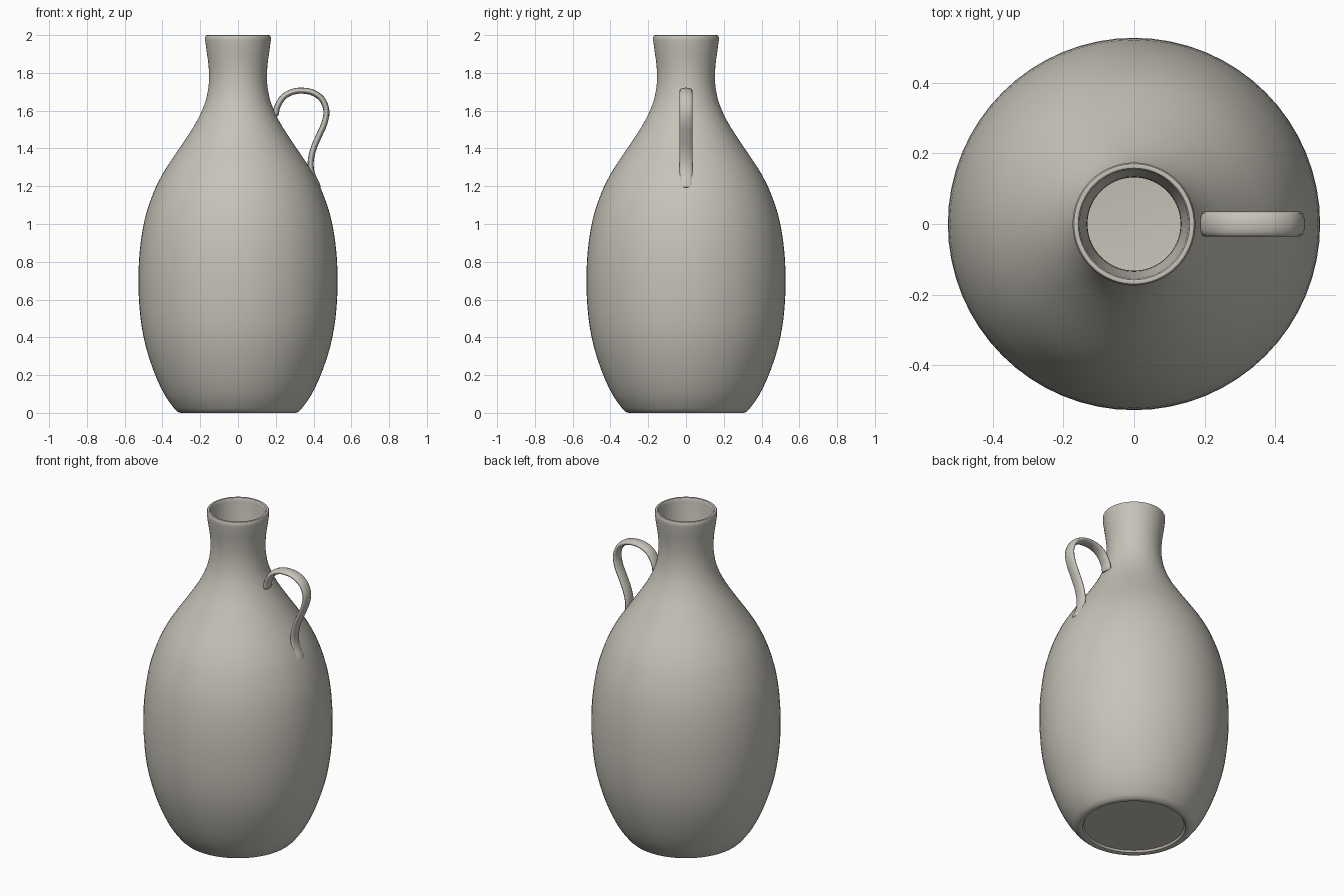
import bpy, bmesh, math
from mathutils import Vector

if "Cube" in bpy.data.objects:
    bpy.data.objects.remove(bpy.data.objects["Cube"])

clay = bpy.data.materials.new("warm_grey_clay")
clay.diffuse_color = (0.57, 0.545, 0.485, 1)
clay.use_nodes = True
clay.node_tree.nodes["Principled BSDF"].inputs["Base Color"].default_value = clay.diffuse_color


def smooth_path(pts, steps):
    """Catmull-Rom curve through 2D points."""
    p = [Vector(q) for q in pts]
    p = [2 * p[0] - p[1]] + p + [2 * p[-1] - p[-2]]
    out = []
    for a, b, c, d in zip(p, p[1:], p[2:], p[3:]):
        for i in range(steps):
            t = i / steps
            out.append(0.5 * (2 * b + (c - a) * t + (2 * a - 5 * b + 4 * c - d) * t ** 2
                              + (3 * b - a - 3 * c + d) * t ** 3))
    return out + [p[-2]]


def finish(obj, angle):
    bpy.ops.object.select_all(action='DESELECT')
    obj.select_set(True)
    bpy.context.view_layer.objects.active = obj
    if obj.type == 'CURVE':
        bpy.ops.object.convert(target='MESH')
    bpy.ops.object.shade_smooth_by_angle(angle=math.radians(angle))


def lathe(name, profile, sides=64):
    """Revolve a (radius, z) profile, closing both ends with a disc."""
    bm = bmesh.new()
    rings = [[bm.verts.new((r * math.cos(k * math.tau / sides),
                            r * math.sin(k * math.tau / sides), z))
              for k in range(sides)] for r, z in profile]
    for lo, hi in zip(rings, rings[1:]):
        for k in range(sides):
            n = (k + 1) % sides
            bm.faces.new((lo[k], lo[n], hi[n], hi[k]))
    bm.faces.new(rings[0][::-1])
    bm.faces.new(rings[-1])
    bmesh.ops.recalc_face_normals(bm, faces=bm.faces)
    me = bpy.data.meshes.new(name)
    bm.to_mesh(me)
    bm.free()
    me.materials.append(clay)
    obj = bpy.data.objects.new(name, me)
    bpy.context.collection.objects.link(obj)
    finish(obj, 40)
    return obj


# Bottle: recessed foot, swelling belly, flared neck, hollow inside
wall = 0.021
outer = smooth_path([(0.335, 0.02), (0.385, 0.09), (0.438, 0.2), (0.488, 0.35), (0.516, 0.5),
                     (0.527, 0.67), (0.521, 0.85), (0.495, 1.02), (0.45, 1.16), (0.402, 1.26),
                     (0.345, 1.35), (0.277, 1.45), (0.215, 1.55), (0.172, 1.65), (0.154, 1.75),
                     (0.156, 1.84), (0.167, 1.92), (0.174, 1.975)], 3)
foot = [(0.28, 0.015), (0.287, 0.004), (0.3, 0.0), (0.318, 0.004)]
lip = [(0.174, 1.99), (0.17, 1.998), (0.164, 2.0), (0.158, 1.998), (0.154, 1.99)]
inner = [(r - wall, z) for r, z in reversed(outer) if z > 0.06]
floor = [(0.325, 0.045), (0.29, 0.035)]
lathe("bottle", foot + [tuple(p) for p in outer] + lip + inner + floor)

# Handle: S-shaped flattened strap, an oval section made by stretching a round tube
path = smooth_path([(0.199, 1.572), (0.208, 1.62), (0.24, 1.672), (0.285, 1.698), (0.335, 1.706),
                    (0.395, 1.696), (0.445, 1.66), (0.468, 1.6), (0.458, 1.535), (0.43, 1.47),
                    (0.4, 1.4), (0.385, 1.33), (0.392, 1.265), (0.427, 1.19)], 5)
cu = bpy.data.curves.new("handle", 'CURVE')
cu.dimensions = '3D'
cu.bevel_depth = 0.016
cu.bevel_resolution = 4
cu.use_fill_caps = True
sp = cu.splines.new('POLY')
sp.points.add(len(path) - 1)
for i, (pt, (x, z)) in enumerate(zip(sp.points, path)):
    pt.co = (x, 0, z, 1)
    pt.radius = 0.75 if i in (0, len(path) - 1) else 1.0
cu.materials.append(clay)
handle = bpy.data.objects.new("handle", cu)
bpy.context.collection.objects.link(handle)
handle.scale.y = 2.2
finish(handle, 50)
